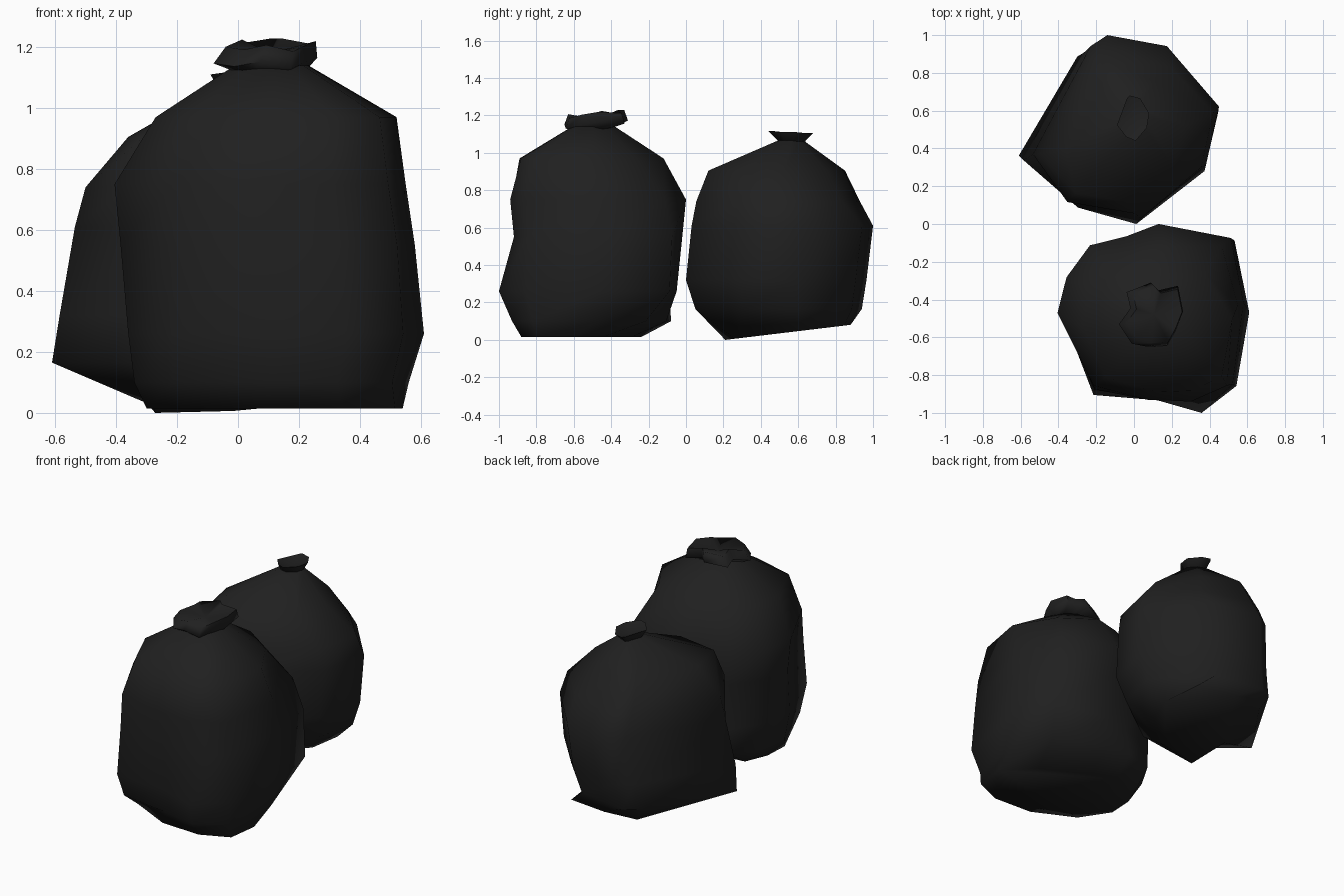
import bpy, bmesh, math

black = bpy.data.materials.new("black plastic")
black.diffuse_color = (0.0145, 0.0145, 0.0145, 1)


def loft(name, rings, tilt=0.0, ruffle=0.0, dip=0.0):
    """Each ring is (outline, z, x0, x1, y0, y1): a 0..1 outline fitted into a box.
    The lowest ring is capped flat, the top closes on a centre point."""
    bm = bmesh.new()
    loops = []
    for k, (outline, z, x0, x1, y0, y1) in enumerate(rings):
        loop = []
        for i, (u, v) in enumerate(outline):
            wave = ruffle * math.sin(i * 2.3 + 0.6) * (k > 0)
            zz = z + tilt * (v - 0.5) + wave
            loop.append(bm.verts.new((x0 + u * (x1 - x0), y0 + v * (y1 - y0), zz)))
        loops.append(loop)
    n = len(loops[0])
    for a, b in zip(loops, loops[1:]):
        for i in range(n):
            j = (i + 1) % n
            bm.faces.new((a[i], a[j], b[j], b[i]))
    bm.faces.new(loops[0][::-1])
    _, z, x0, x1, y0, y1 = rings[-1]
    tip = bm.verts.new(((x0 + x1) / 2, (y0 + y1) / 2, z - dip))
    for i in range(n):
        bm.faces.new((loops[-1][i], loops[-1][(i + 1) % n], tip))
    bmesh.ops.recalc_face_normals(bm, faces=bm.faces)
    mesh = bpy.data.meshes.new(name)
    bm.to_mesh(mesh)
    bm.free()
    mesh.materials.append(black)
    ob = bpy.data.objects.new(name, mesh)
    bpy.context.collection.objects.link(ob)
    bpy.ops.object.select_all(action='DESELECT')
    ob.select_set(True)
    bpy.context.view_layer.objects.active = ob
    bpy.ops.object.shade_smooth_by_angle(angle=math.radians(80))
    return ob


# Front bag: tall sack, pushed out at the lower front right, sloping shoulders
base = [(0.45, 0.92), (0.28, 1), (0.08, 0.97), (0.01, 0.75), (0, 0.5), (0.14, 0.22),
        (0.45, 0.02), (0.76, 0), (0.97, 0.12), (1, 0.42), (0.80, 0.68)]
low = [(0.52, 0.97), (0.34, 1), (0.14, 0.94), (0.03, 0.74), (0, 0.5), (0.14, 0.11),
       (0.5, 0.05), (0.74, 0), (0.94, 0.13), (1, 0.54), (0.88, 0.84)]
bulge = [(0.53, 1), (0.36, 0.96), (0.15, 0.92), (0.04, 0.73), (0, 0.5), (0.15, 0.10),
         (0.5, 0.07), (0.74, 0), (0.93, 0.15), (1, 0.56), (0.92, 0.96)]
mid = [(0.56, 1), (0.38, 0.93), (0.18, 0.90), (0.05, 0.71), (0, 0.5), (0.18, 0.05),
       (0.5, 0.01), (0.74, 0), (0.94, 0.08), (1, 0.56), (0.93, 0.94)]
upper = [(0.56, 1), (0.38, 0.93), (0.18, 0.88), (0.05, 0.70), (0, 0.5), (0.20, 0.09),
         (0.5, 0.01), (0.74, 0), (0.94, 0.09), (1, 0.54), (0.91, 0.88)]
shoulder = [(0.56, 1), (0.36, 0.95), (0.16, 0.86), (0.04, 0.70), (0, 0.45), (0.15, 0.10),
            (0.5, 0), (0.74, 0.01), (0.93, 0.11), (1, 0.50), (0.82, 0.81)]
loft("front_bag", [
    (base, 0.015, -0.30, 0.54, -0.88, -0.24),
    (low, 0.10, -0.34, 0.56, -0.93, -0.08),
    (bulge, 0.26, -0.36, 0.61, -1.00, -0.05),
    (mid, 0.55, -0.385, 0.58, -0.92, -0.02),
    (upper, 0.75, -0.405, 0.55, -0.94, 0.00),
    (shoulder, 0.97, -0.27, 0.52, -0.89, -0.12),
    (shoulder, 1.14, -0.01, 0.23, -0.61, -0.38)])

# Flared knot on the front bag, folded in at the middle
knot = [(0.62, 0.88), (0.50, 1), (0.12, 0.85), (0.18, 0.6), (0, 0.35), (0.2, 0.05),
        (0.45, 0), (0.75, 0.02), (0.88, 0.25), (1, 0.55), (0.92, 0.95)]
loft("front_knot", [
    (knot, 1.12, 0.00, 0.22, -0.59, -0.39),
    (knot, 1.155, -0.08, 0.26, -0.65, -0.31),
    (knot, 1.21, -0.04, 0.255, -0.63, -0.33)], tilt=0.03, ruffle=0.012, dip=0.03)

# Back bag: squatter, squarer sack with one long corner at the lower left
base = [(0.45, 1), (0.08, 0.96), (0, 0.4), (0.05, 0), (0.5, 0.08), (0.9, 0.35),
        (1, 0.6), (0.9, 0.95)]
mid = [(0.40, 1), (0.31, 0.94), (0, 0.35), (0.28, 0.09), (0.58, 0), (0.93, 0.29),
       (1, 0.61), (0.72, 0.94)]
upper = [(0.40, 1), (0.29, 0.94), (0, 0.36), (0.16, 0.07), (0.55, 0), (0.93, 0.28),
         (1, 0.61), (0.75, 0.89)]
shoulder = [(0.40, 1), (0.24, 0.92), (0, 0.38), (0.08, 0.06), (0.5, 0), (0.9, 0.25),
            (1, 0.55), (0.74, 0.87)]
back = loft("back_bag", [
    (base, 0.04, -0.30, 0.27, 0.21, 0.88),
    (mid, 0.165, -0.61, 0.39, 0.05, 0.94),
    (mid, 0.32, -0.585, 0.445, 0.00, 0.965),
    (mid, 0.61, -0.535, 0.45, 0.03, 1.00),
    (upper, 0.74, -0.50, 0.42, 0.055, 0.93),
    (shoulder, 0.905, -0.36, 0.27, 0.12, 0.85),
    (shoulder, 1.065, -0.08, 0.06, 0.49, 0.63)])
# Sloping base, lowest towards the front
for v in back.data.vertices:
    if v.co.z < 0.05:
        v.co.z = max(0.0, 0.12 * (v.co.y - 0.21))

# Small open knot on the back bag
loft("back_knot", [
    (shoulder, 1.05, -0.06, 0.05, 0.50, 0.62),
    (mid, 1.11, -0.09, 0.08, 0.44, 0.68)], tilt=-0.012, ruffle=0.002, dip=0.03)
